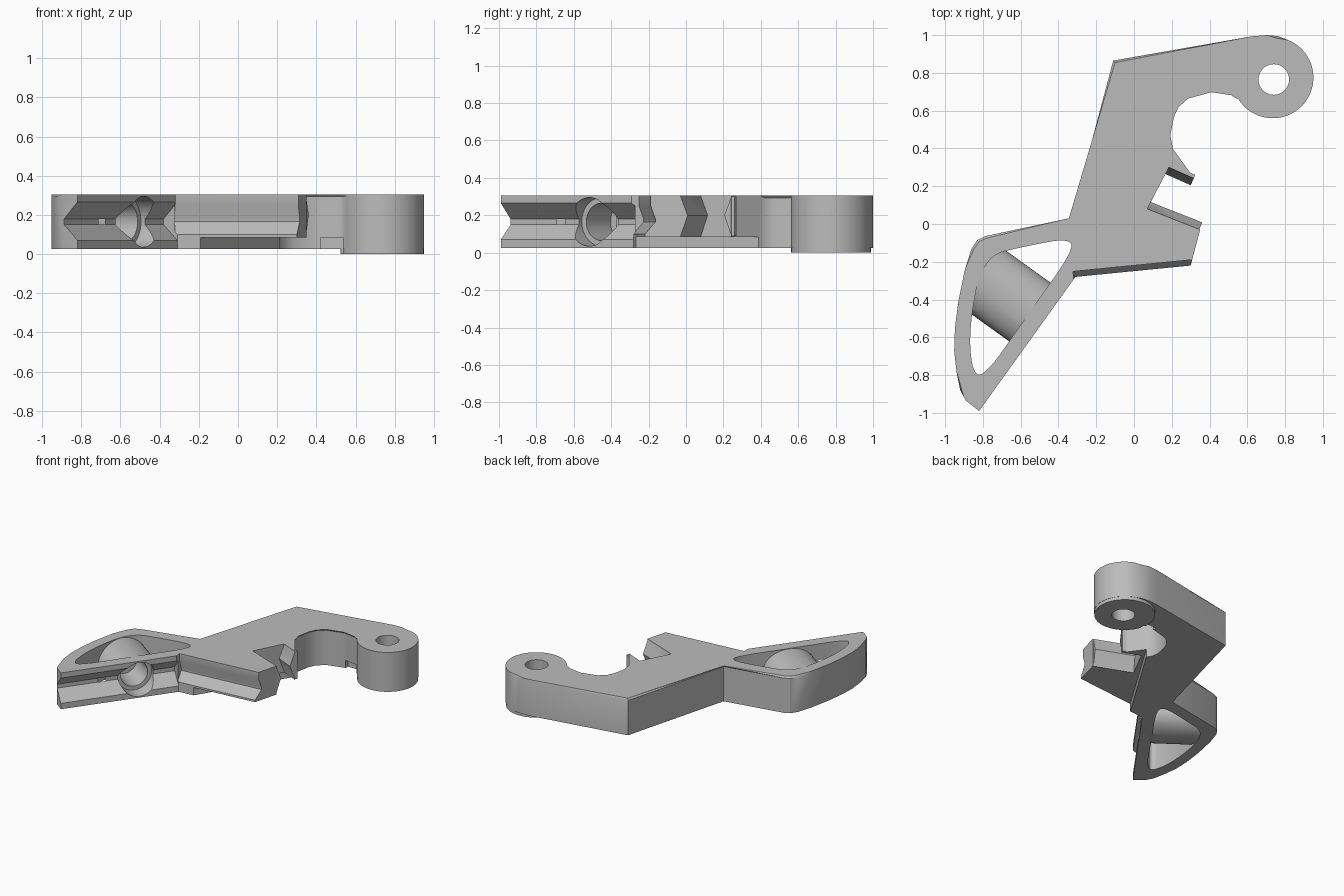
import bpy, bmesh, math
from mathutils import Vector

old = bpy.data.objects.get("Cube")
if old:
    bpy.data.objects.remove(old, do_unlink=True)

grey = bpy.data.materials.new("plain grey")
grey.use_nodes = True
grey.diffuse_color = (0.5, 0.5, 0.5, 1)
grey.node_tree.nodes["Principled BSDF"].inputs["Base Color"].default_value = grey.diffuse_color

TOP, BASE, MID = 0.305, 0.025, 0.165
BOSS = Vector((0.735, 0.775))


def solid(name, ring, sweep, bevel_test=None):
    """Sweep a planar ring of points along a vector into a closed solid."""
    bm = bmesh.new()
    sweep = Vector(sweep)
    low = [bm.verts.new(p) for p in ring]
    high = [bm.verts.new(Vector(p) + sweep) for p in ring]
    bm.faces.new(low)
    cap = bm.faces.new(high)
    for i in range(len(ring)):
        j = (i + 1) % len(ring)
        bm.faces.new((low[i], low[j], high[j], high[i]))
    if bevel_test:
        edges = [e for e in cap.edges if bevel_test((e.verts[0].co + e.verts[1].co) / 2)]
        bmesh.ops.bevel(bm, geom=edges, offset=0.012, segments=1, affect='EDGES')
    bmesh.ops.recalc_face_normals(bm, faces=bm.faces)
    mesh = bpy.data.meshes.new(name)
    bm.to_mesh(mesh)
    bm.free()
    mesh.materials.append(grey)
    ob = bpy.data.objects.new(name, mesh)
    bpy.context.collection.objects.link(ob)
    return ob


def slab(name, points, z0, z1, bevel_test=None):
    return solid(name, [(x, y, z0) for x, y in points], (0, 0, z1 - z0), bevel_test)


def bar(name, a, b, profile, before=0.0, after=0.0):
    """Run an (outward, z) profile along a wall from a to b."""
    a, b = Vector(a), Vector(b)
    d = (b - a).normalized()
    n = Vector((d.y, -d.x))
    a, b = a - d * before, b + d * after
    ring = [(*(a + n * o), z) for o, z in profile]
    return solid(name, ring, (*(b - a), 0))


def arc(c, r, start, end, steps):
    angles = [math.radians(start + (end - start) * i / steps) for i in range(steps + 1)]
    return [(c[0] + r * math.cos(t), c[1] + r * math.sin(t)) for t in angles]


def disc(c, r):
    return arc(c, r, 0, 352.5, 47)


def smooth(points, steps=4):
    """Closed rounded outline through corner-cut points."""
    for _ in range(steps):
        out = []
        for i, p in enumerate(points):
            p, q = Vector(p), Vector(points[(i + 1) % len(points)])
            out += [p.lerp(q, 0.25), p.lerp(q, 0.75)]
        points = out
    return points


def combine(target, tool, operation):
    mod = target.modifiers.new(operation, 'BOOLEAN')
    mod.operation, mod.solver, mod.object = operation, 'EXACT', tool
    bpy.context.view_layer.objects.active = target
    bpy.ops.object.modifier_apply(modifier=mod.name)
    bpy.data.objects.remove(tool, do_unlink=True)


# Corners of the working faces
tail_tip, waist = (-0.82, -0.99), (-0.31, -0.28)
jaw_front, jaw_tip = (0.3, -0.22), (0.35, -0.03)
notch_low, notch_high, hook_tip = (0.07, 0.08), (0.185, 0.3), (0.32, 0.24)

# Main outline, counter-clockwise
outline = [tail_tip, waist, jaw_front, jaw_tip, notch_low, notch_high, hook_tip,
           (0.19, 0.42), (0.18, 0.47), (0.2, 0.57), (0.225, 0.625), (0.28, 0.675),
           (0.41, 0.71), (0.52, 0.693), (0.545, 0.675)]
outline += arc(BOSS, 0.215, -148, 68, 36)
outline += [(0.76, 0.995), (0.7, 1.0), (0.62, 0.993), (-0.11, 0.865), (-0.335, 0.02),
            (-0.79, -0.065), (-0.83, -0.085), (-0.86, -0.13), (-0.895, -0.24),
            (-0.93, -0.41), (-0.948, -0.55), (-0.952, -0.67), (-0.94, -0.78),
            (-0.92, -0.88), (-0.89, -0.935)]
body = slab("clip_body", outline, BASE, TOP,
            lambda p: p.y > 0.4 or p.x < -0.6 and p.y > -0.85 or p.x < -0.2 and p.y > -0.1)

# Tail pocket, crossed by a rounded barrel
pocket = [(-0.875, -0.55), (-0.855, -0.8), (-0.78, -0.795), (-0.56, -0.475),
          (-0.32, -0.14), (-0.345, -0.075), (-0.56, -0.115), (-0.8, -0.17)]
combine(body, slab("pocket", smooth(pocket), -0.2, 0.5), 'DIFFERENCE')

along = (Vector(waist) - Vector(tail_tip)).normalized()
out = Vector((along.y, -along.x))


def cross_bore(name, r_side, r_up, s0, s1):
    c = along * -0.7
    ring = [(*(c + along * x * r_side + out * s0), MID + z * r_up)
            for x, z in disc((0, 0), 1)]
    return solid(name, ring, (*(out * (s1 - s0)), 0))


combine(body, cross_bore("barrel", 0.19, 0.137, -0.51, -0.13), 'UNION')

# Pivot foot below the arm
combine(body, slab("pivot_foot", disc(BOSS, 0.213), 0, 0.15), 'UNION')

# Wedge ridges on both notch walls
ridge = [(-0.02, 0.3), (0, 0.3), (0.04, 0.2), (0, 0.09), (-0.02, 0.09)]
combine(body, bar("jaw_ridge", jaw_tip, notch_low, ridge, -0.004, 0.01), 'UNION')
combine(body, bar("hook_ridge", notch_high, hook_tip, ridge, 0.01, -0.004), 'UNION')

# Grooves along the tail and the jaw
tail_groove = [(0.05, 0.31), (0, 0.265), (-0.085, 0.18), (-0.085, 0.15), (0, 0.07), (0.05, 0.02)]
jaw_groove = [(0.05, 0.34), (-0.03, 0.34), (-0.03, 0.25), (-0.055, 0.18),
              (-0.055, 0.165), (0, 0.1), (0.05, 0.06)]
combine(body, bar("tail_groove", tail_tip, waist, tail_groove, 0.2, 0), 'DIFFERENCE')
combine(body, bar("jaw_groove", waist, jaw_front, jaw_groove, 0.01, 0.1), 'DIFFERENCE')

# Raised underside of the jaw and a relief beside the pivot
step = [(-0.21, -0.3), (0.5, -0.3), (0.5, 0.4), (0.22, 0.4)]
combine(body, slab("jaw_step", step, -0.1, 0.085), 'DIFFERENCE')
relief = [(0.42, 0.62), (0.535, 0.62), (0.535, 0.74), (0.42, 0.74)]
combine(body, slab("arm_relief", relief, -0.1, 0.085), 'DIFFERENCE')

# Blind stepped bore in the tail and the pivot hole
combine(body, cross_bore("counterbore", 0.13, 0.13, -0.2, 0.1), 'DIFFERENCE')
combine(body, cross_bore("bore", 0.1, 0.1, -0.42, 0.1), 'DIFFERENCE')
combine(body, slab("pivot_hole", disc((0.74, 0.765), 0.081), -0.2, 0.5), 'DIFFERENCE')

bpy.ops.object.select_all(action='DESELECT')
body.select_set(True)
bpy.context.view_layer.objects.active = body
bpy.ops.object.shade_smooth_by_angle(angle=math.radians(28))
